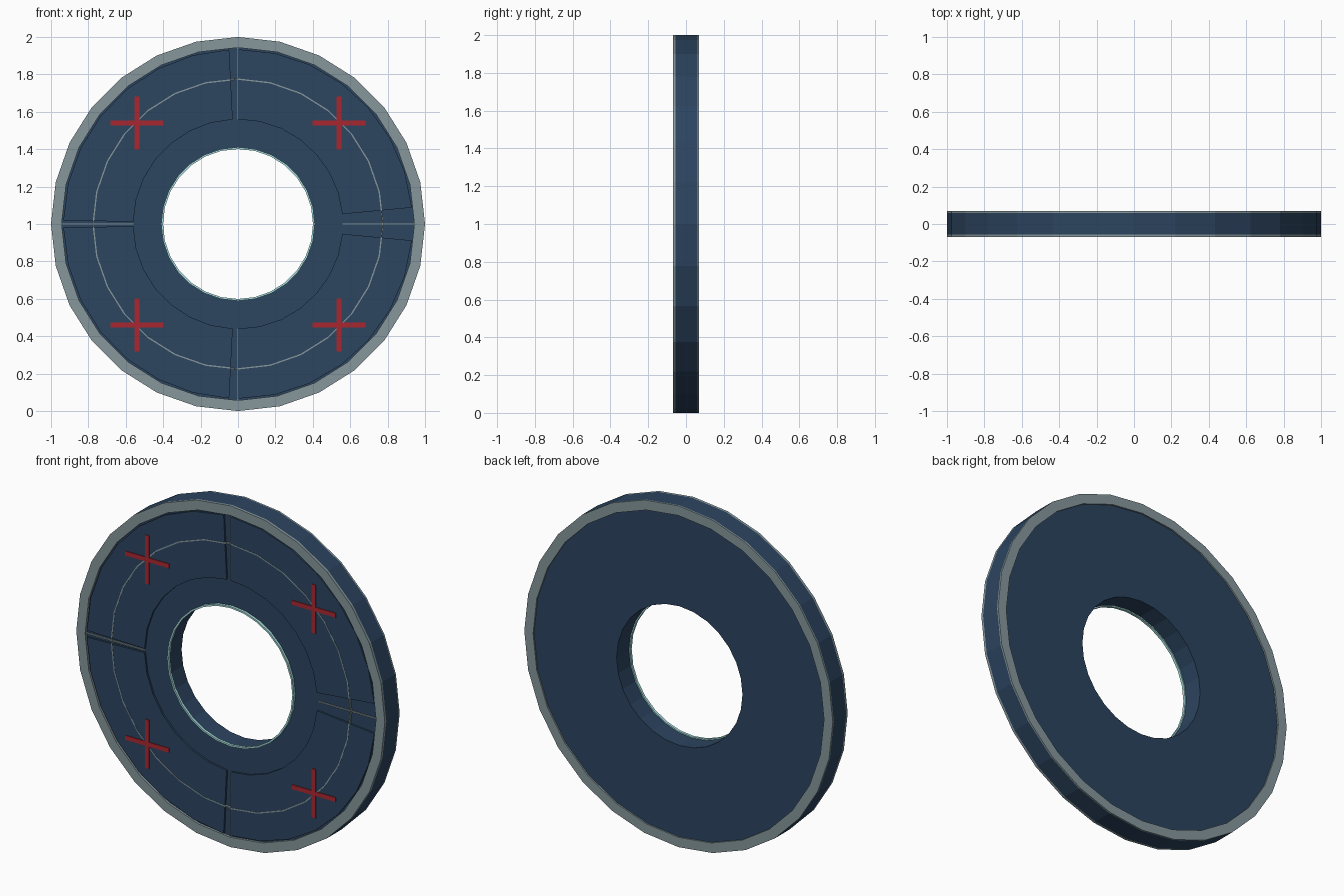
import bpy
from math import sin, cos, pi, radians

if "Cube" in bpy.data.objects:
    bpy.data.objects.remove(bpy.data.objects["Cube"])

N = 28  # sides of every round part


def mat(name, rgb):
    m = bpy.data.materials.new(name)
    m.diffuse_color = (*rgb, 1)
    m.use_nodes = True
    m.node_tree.nodes["Principled BSDF"].inputs["Base Color"].default_value = m.diffuse_color
    return m


BLUE = mat("navy", (0.025, 0.058, 0.115))
GREY = mat("steel", (0.24, 0.31, 0.33))
RED = mat("red", (0.40, 0.02, 0.03))
CYAN = mat("pale_cyan", (0.40, 0.75, 0.75))


def make(name, verts, faces, material):
    me = bpy.data.meshes.new(name)
    me.from_pydata(verts, [], faces)
    me.materials.append(material)
    ob = bpy.data.objects.new(name, me)
    bpy.context.collection.objects.link(ob)
    return ob


def sector(name, r0, r1, y0, y1, material, a0=0.0, a1=360.0, n=N):
    """Flat ring, or part of a ring, facing -y (angles in degrees)."""
    full = a1 - a0 >= 360
    count = n if full else n + 1
    verts, faces = [], []
    for i in range(count):
        a = radians(a0 + (a1 - a0) * i / n)
        for r, y in ((r0, y0), (r1, y0), (r1, y1), (r0, y1)):
            verts.append((r * cos(a), y, 1 + r * sin(a)))
    for i in range(n):
        p, q = 4 * i, 4 * ((i + 1) % count)
        for k in range(4):
            l = (k + 1) % 4
            faces.append((p + k, p + l, q + l, q + k))
    if not full:
        e = 4 * n
        faces += [(3, 2, 1, 0), (e, e + 1, e + 2, e + 3)]
    # outward winding for front at y0 < y1
    return make(name, verts, faces, material)


def box(name, centre, size, material):
    (cx, cy, cz), (sx, sy, sz) = centre, size
    verts = [(cx + x * sx / 2, cy + y * sy / 2, cz + z * sz / 2)
             for x in (-1, 1) for y in (-1, 1) for z in (-1, 1)]
    faces = [(0, 1, 3, 2), (4, 6, 7, 5), (0, 4, 5, 1),
             (2, 3, 7, 6), (0, 2, 6, 4), (1, 5, 7, 3)]
    return make(name, verts, faces, material)


# Main disc with central hole
sector("disc_body", 0.408, 1.0, -0.055, 0.06, BLUE)

# Raised metal rims on both faces
sector("front_rim", 0.943, 1.0, -0.069, -0.055, GREY)
sector("back_rim", 0.943, 1.0, 0.06, 0.069, GREY)

# Thin bright liner at the front edge of the hole
sector("hole_liner", 0.401, 0.411, -0.07, -0.055, CYAN)

# Four raised panels, with uneven gaps between them
for i, (a0, a1) in enumerate(((5.4, 90), (92.9, 178.8), (181.2, 267.1), (270, 354.6))):
    sector(f"panel_{i + 1}", 0.56, 0.934, -0.066, -0.055, BLUE, a0, a1, 7)

# Fine inlay circle and spokes
sector("inlay_circle", 0.771, 0.778, -0.0672, -0.055, GREY)
for s in (-1, 1):
    box("inlay_spoke_vertical", (0, -0.058, 1 + s * 0.755), (0.008, 0.008, 0.39), GREY)
    box("inlay_spoke_side", (s * 0.755, -0.058, 1), (0.39, 0.008, 0.008), GREY)

# Red cross marks, one per panel
for sx in (-1, 1):
    for sz in (-1, 1):
        c = (sx * 0.54, -0.0665, 1 + sz * 0.54)
        box("cross_bar", c, (0.285, 0.007, 0.026), RED)
        box("cross_post", c, (0.026, 0.0072, 0.285), RED)

# Consistent outward normals
import bmesh
for ob in bpy.context.collection.objects:
    bm = bmesh.new()
    bm.from_mesh(ob.data)
    bmesh.ops.recalc_face_normals(bm, faces=bm.faces)
    bm.to_mesh(ob.data)
    bm.free()
